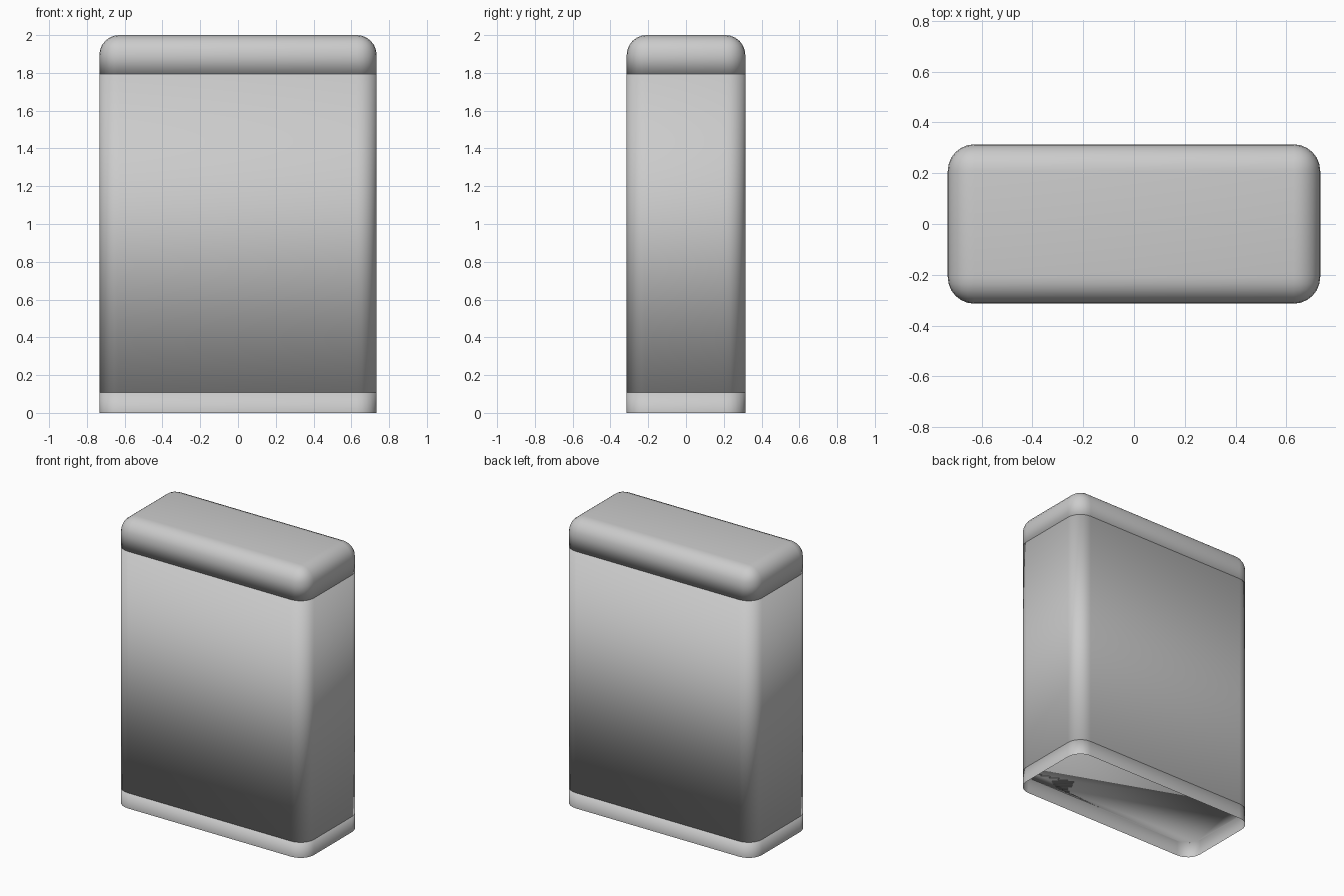
import bpy, bmesh
from mathutils import Matrix

if "Cube" in bpy.data.objects:
    bpy.data.objects.remove(bpy.data.objects["Cube"])

WIDTH, DEPTH, RADIUS, SEGMENTS = 1.468, 0.628, 0.105, 6


def rounded_part(name, z0, z1, round_top=False, open_bottom=False):
    """Box with rounded upright corners, optionally a rounded top rim or open underside."""
    bm = bmesh.new()
    mat = Matrix.Translation((0, 0, (z0 + z1) / 2)) @ Matrix.Diagonal((WIDTH, DEPTH, z1 - z0, 1))
    bmesh.ops.create_cube(bm, size=1, matrix=mat)

    def picked(edge):
        a, b = (v.co.z for v in edge.verts)
        return abs(a - b) > 1e-4 or (round_top and min(a, b) > z1 - 1e-4)

    bmesh.ops.bevel(bm, geom=[e for e in bm.edges if picked(e)], offset=RADIUS,
                    segments=SEGMENTS, profile=0.5, affect='EDGES')
    if open_bottom:
        bottom = [f for f in bm.faces if all(v.co.z < z0 + 1e-4 for v in f.verts)]
        bmesh.ops.delete(bm, geom=bottom, context='FACES')
    for f in bm.faces:
        f.smooth = True
    mesh = bpy.data.meshes.new(name)
    bm.to_mesh(mesh)
    bm.free()
    obj = bpy.data.objects.new(name, mesh)
    bpy.context.collection.objects.link(obj)
    return obj


# Hollow skirt at the bottom, closed main body, soft-edged cap
rounded_part("base_skirt", 0.0, 0.108, open_bottom=True)
rounded_part("body", 0.108, 1.793)
rounded_part("cap", 1.793, 2.0, round_top=True)
